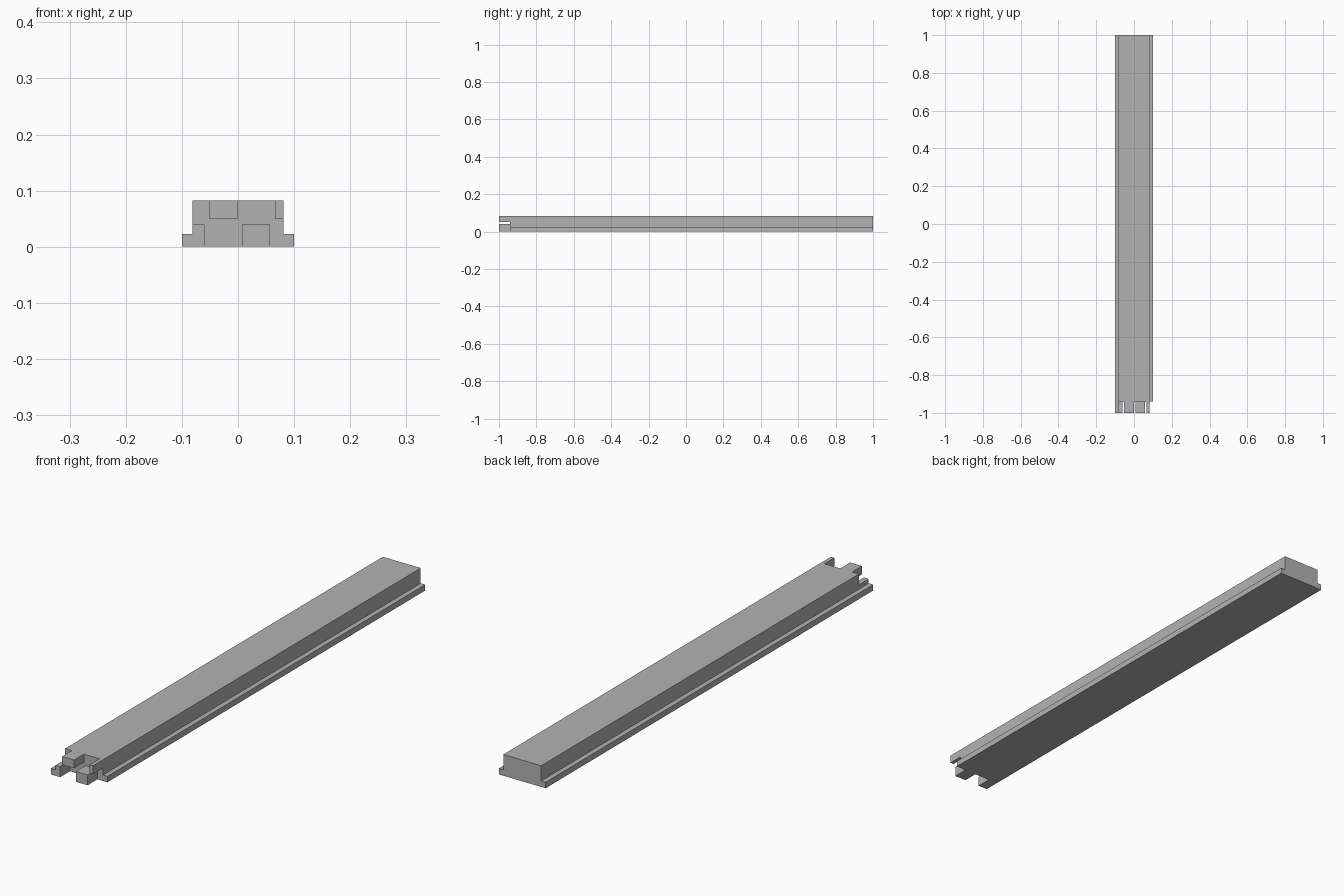
import bpy
import bmesh

cube = bpy.data.objects.get("Cube")
if cube:
    bpy.data.objects.remove(cube, do_unlink=True)

grey = bpy.data.materials.new("plain_grey")
grey.use_nodes = True
colour = (0.45, 0.45, 0.45, 1)
grey.diffuse_color = colour
grey.node_tree.nodes["Principled BSDF"].inputs["Base Color"].default_value = colour

FRONT, SHOULDER, BACK = -1.0, -0.94, 1.0
HALF, RISER = 0.1, 0.081          # half widths of the base flange and the raised bar
FLANGE_TOP, TOP = 0.023, 0.082
LOWER_TOP, UPPER_BOTTOM = 0.04, 0.05


def extrude_profile(name, profile, y0, y1, back_cap=True):
    """Extrude an x-z outline along y."""
    bm = bmesh.new()
    front = [bm.verts.new((x, y0, z)) for x, z in profile]
    back = [bm.verts.new((x, y1, z)) for x, z in profile]
    bm.faces.new(front)
    if back_cap:
        bm.faces.new(back[::-1])
    for i in range(len(profile)):
        j = (i + 1) % len(profile)
        bm.faces.new((front[j], front[i], back[i], back[j]))
    bmesh.ops.recalc_face_normals(bm, faces=bm.faces)
    mesh = bpy.data.meshes.new(name)
    bm.to_mesh(mesh)
    bm.free()
    mesh.materials.append(grey)
    obj = bpy.data.objects.new(name, mesh)
    bpy.context.collection.objects.link(obj)
    return obj


def rectangle(x0, x1, z0, z1):
    return [(x0, z0), (x1, z0), (x1, z1), (x0, z1)]


# Long bar with a flange along both lower edges
right_half = [(HALF, 0), (HALF, FLANGE_TOP), (RISER, FLANGE_TOP), (RISER, TOP)]
extrude_profile("bar", right_half + [(-x, z) for x, z in reversed(right_half)],
                SHOULDER, BACK)

# Interlocking tabs on the front end, open where they meet the bar
corner = [(-HALF, 0), (-0.06, 0), (-0.06, LOWER_TOP), (-RISER, LOWER_TOP),
          (-RISER, FLANGE_TOP), (-HALF, FLANGE_TOP)]
tabs = {
    "corner_lower_tab": corner,
    "middle_lower_tab": rectangle(0.007, 0.057, 0, LOWER_TOP),
    "middle_upper_tab": rectangle(-0.052, -0.001, UPPER_BOTTOM, TOP),
    "edge_upper_tab": rectangle(0.066, RISER, UPPER_BOTTOM, TOP),
}
for name, outline in tabs.items():
    extrude_profile(name, outline, FRONT, SHOULDER, back_cap=False)
